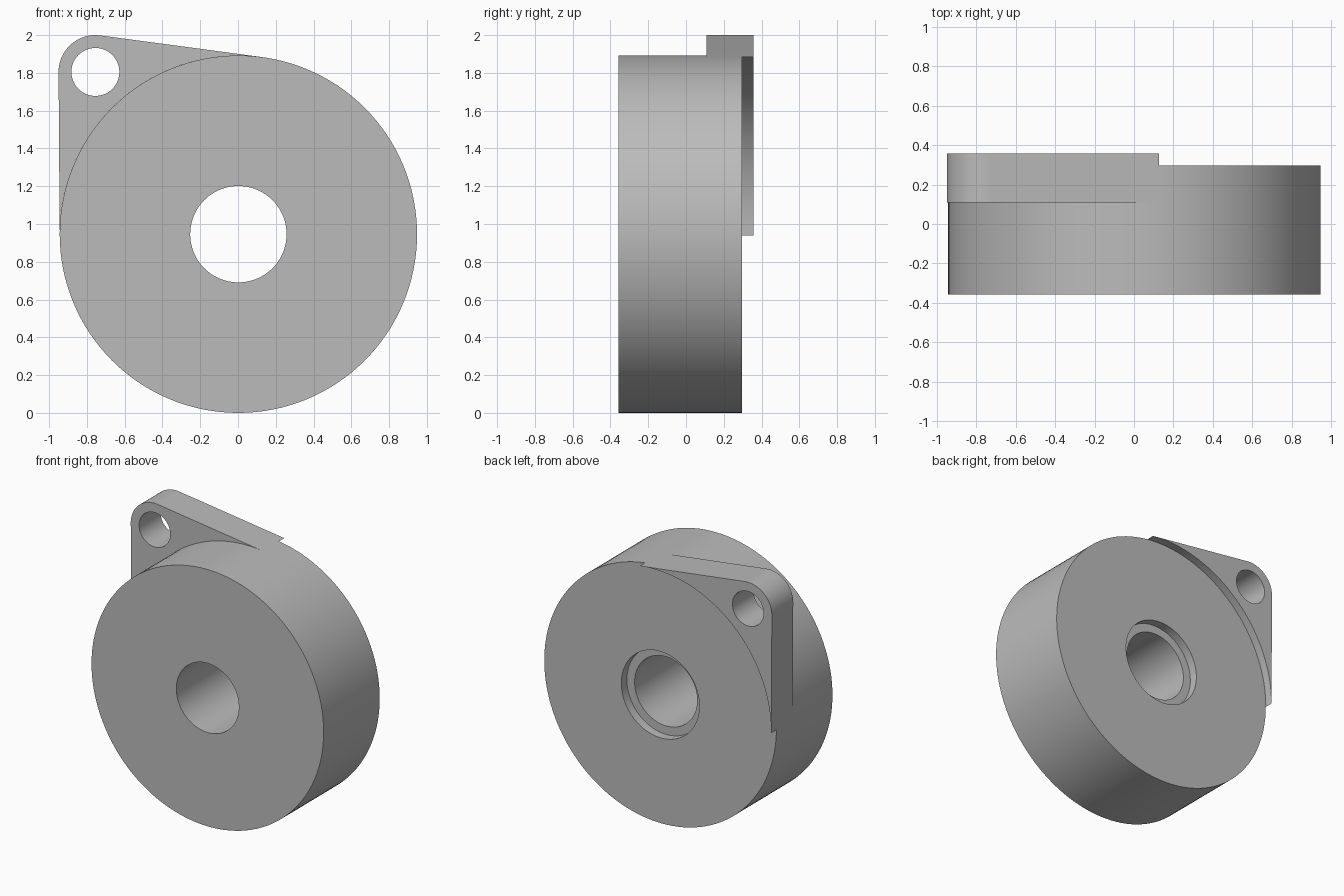
import bpy, bmesh, math
from mathutils import Vector, Matrix

cube = bpy.data.objects.get("Cube")
if cube:
    bpy.data.objects.remove(cube, do_unlink=True)

R, BORE, RECESS = 0.946, 0.255, 0.318          # wheel radii
FRONT, BACK, RECESS_Y = -0.357, 0.296, 0.231   # wheel depths
EAR_FRONT, EAR_BACK = 0.108, 0.357
EAR_R, HOLE_R = 0.195, 0.127
CENTRE = Vector((0.002, 0, R))
EAR = Vector((-0.755, 0, 2 - EAR_R))

grey = bpy.data.materials.new("plain grey")
grey.use_nodes = True
colour = (0.5, 0.5, 0.5, 1)
grey.diffuse_color = colour
grey.node_tree.nodes["Principled BSDF"].inputs["Base Color"].default_value = colour


def finish(name, bm):
    bmesh.ops.recalc_face_normals(bm, faces=bm.faces)
    mesh = bpy.data.meshes.new(name)
    bm.to_mesh(mesh)
    bm.free()
    mesh.materials.append(grey)
    obj = bpy.data.objects.new(name, mesh)
    bpy.context.collection.objects.link(obj)
    bpy.ops.object.select_all(action="DESELECT")
    obj.select_set(True)
    bpy.context.view_layer.objects.active = obj
    bpy.ops.object.shade_smooth_by_angle(angle=math.radians(25))


def arc(centre, radius, start, end, steps):
    angles = [start + (end - start) * i / steps for i in range(steps + 1)]
    return [centre + radius * Vector((math.cos(a), 0, math.sin(a))) for a in angles]


# Wheel body: closed section spun around the y axis, with a recess at the back
bm = bmesh.new()
section = [(BORE, FRONT), (R, FRONT), (R, BACK), (RECESS, BACK),
           (RECESS, RECESS_Y), (BORE, RECESS_Y)]
verts = [bm.verts.new(CENTRE + Vector((r, y, 0))) for r, y in section]
edges = [bm.edges.new((v, verts[i - 1])) for i, v in enumerate(verts)]
bmesh.ops.spin(bm, geom=verts + edges, cent=CENTRE, axis=(0, 1, 0),
               angle=math.tau, steps=128, use_merge=True)
bmesh.ops.remove_doubles(bm, verts=bm.verts, dist=1e-4)
finish("wheel_body", bm)

# Mounting ear: tangent to the wheel, hollowed along the wheel rim, with a hole
offset = EAR - CENTRE
middle = math.atan2(offset.z, offset.x)
spread = math.acos((R - EAR_R) / offset.length)
lo, hi = middle - spread, middle + spread
outline = arc(EAR, EAR_R, lo, hi, 32) + arc(CENTRE, R, hi, lo, 48)
hole = arc(EAR, HOLE_R, 0, math.tau, 48)[:-1]

bm = bmesh.new()
rim = []
for loop in (outline, hole):
    verts = [bm.verts.new((p.x, EAR_FRONT, p.z)) for p in loop]
    rim += [bm.edges.new((v, verts[i - 1])) for i, v in enumerate(verts)]
bmesh.ops.triangle_fill(bm, edges=rim, use_beauty=True, normal=(0, -1, 0))
extruded = bmesh.ops.extrude_face_region(bm, geom=bm.faces[:], use_keep_orig=True)
moved = [g for g in extruded["geom"] if isinstance(g, bmesh.types.BMVert)]
bmesh.ops.translate(bm, verts=moved, vec=(0, EAR_BACK - EAR_FRONT, 0))
finish("mounting_ear", bm)
